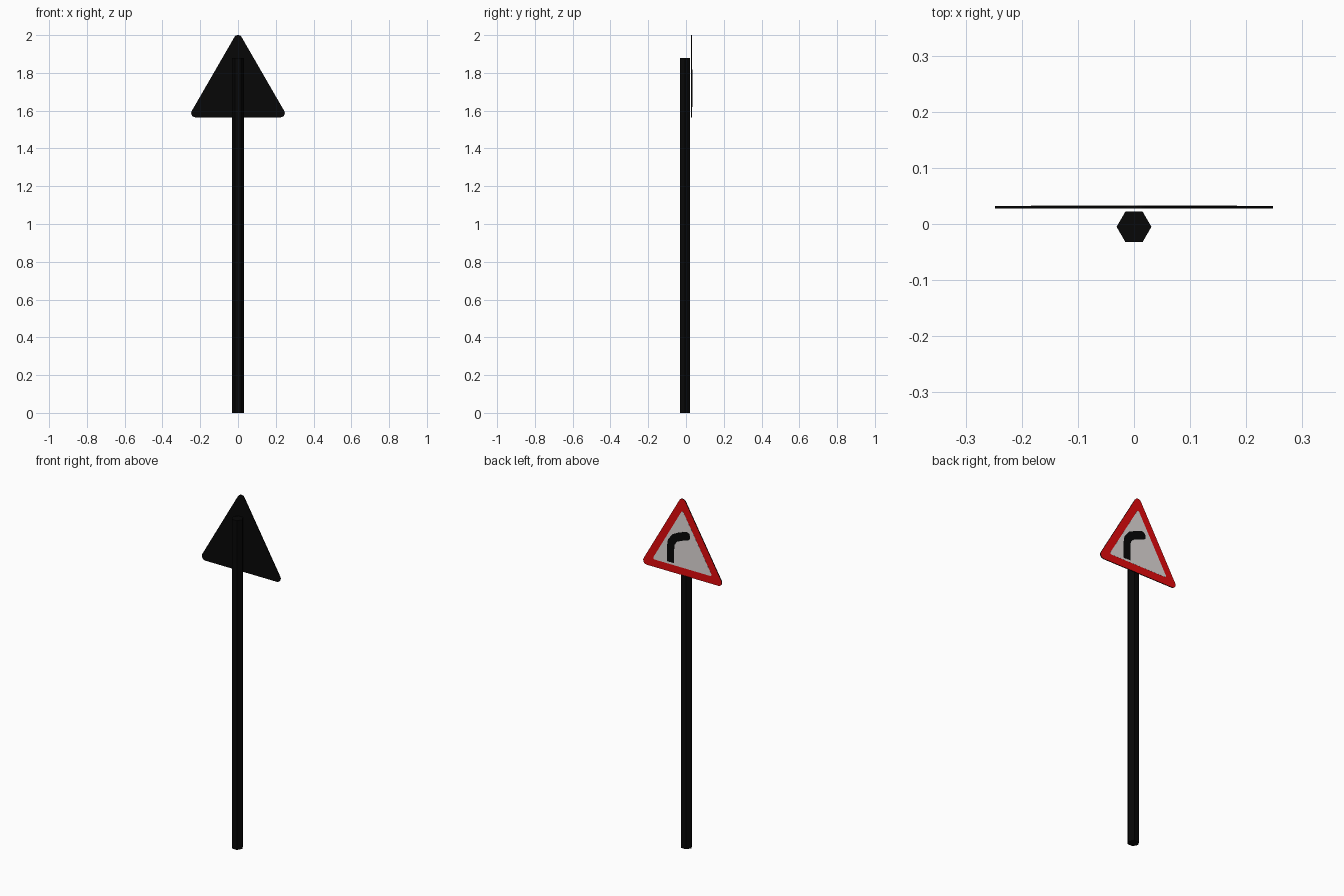
import bpy, bmesh, math
from mathutils import Vector

if "Cube" in bpy.data.objects:
    bpy.data.objects.remove(bpy.data.objects["Cube"])


def material(name, rgb):
    m = bpy.data.materials.new(name)
    m.diffuse_color = (*rgb, 1)
    m.use_nodes = True
    m.node_tree.nodes["Principled BSDF"].inputs["Base Color"].default_value = m.diffuse_color
    return m


black = material("black", (0.0022, 0.0022, 0.0022))
red = material("red", (0.76, 0.003, 0.004))
white = material("off_white", (0.74, 0.70, 0.69))


def prism(name, points, direction, mats):
    """Extrude a flat outline of 3D points along a direction."""
    bm = bmesh.new()
    face = bm.faces.new([bm.verts.new(p) for p in points])
    ext = bmesh.ops.extrude_face_region(bm, geom=[face], use_keep_orig=True)
    moved = [g for g in ext["geom"] if isinstance(g, bmesh.types.BMVert)]
    bmesh.ops.translate(bm, vec=direction, verts=moved)
    bmesh.ops.recalc_face_normals(bm, faces=bm.faces)
    # A second material goes on the display side (+y)
    if len(mats) > 1:
        for f in bm.faces:
            f.material_index = int(f.normal.y > 0.9)
    mesh = bpy.data.meshes.new(name)
    bm.to_mesh(mesh)
    bm.free()
    for m in mats:
        mesh.materials.append(m)
    ob = bpy.data.objects.new(name, mesh)
    bpy.context.collection.objects.link(ob)
    return ob


CENTRE_Z = 1.7175


def rounded_triangle(side, radius, y, steps=5):
    """Equilateral triangle, point up, with rounded corners."""
    pts = []
    for corner in (90, 210, 330):
        c = math.radians(corner)
        cx = math.cos(c) * side / math.sqrt(3)
        cz = math.sin(c) * side / math.sqrt(3) + CENTRE_Z
        for i in range(steps + 1):
            a = math.radians(corner - 60 + 120 * i / steps)
            pts.append((cx + radius * math.cos(a), y, cz + radius * math.sin(a)))
    return pts


def ribbon(path, width, y):
    """Constant-width stroke along an x,z path with a rounded end."""
    path = [Vector(p) for p in path]
    left, right = [], []
    for i, p in enumerate(path):
        t = (path[min(i + 1, len(path) - 1)] - path[max(i - 1, 0)]).normalized()
        n = Vector((-t.y, t.x)) * width / 2
        left.append(p + n)
        right.append(p - n)
    cap = [p + t * math.sin(a) * width * 0.4 + n * math.cos(a)
           for a in (math.radians(d) for d in (144, 108, 72, 36))]
    return [(q.x, y, q.y) for q in left + cap[::-1] + right[::-1]]


# Hexagonal pole
hexagon = [(0.031 * math.cos(math.radians(60 * i)),
            -0.005 + 0.031 * math.sin(math.radians(60 * i)), 0) for i in range(6)]
prism("pole", hexagon, (0, 0, 1.88), [black])

# Sign board: dark back and rim, red display side
prism("sign_board", rounded_triangle(0.452, 0.022, 0.0275), (0, 0.0047, 0), [black, red])

# White field inside the red border
prism("sign_field", rounded_triangle(0.352, 0.008, 0.032), (0, 0.0007, 0), [white])

# Bend symbol, which turns right when seen from the display side
bend = [(0.075, 1.62), (0.075, 1.70), (0.07, 1.737), (0.047, 1.766),
        (0.01, 1.783), (-0.031, 1.797)]
prism("bend_symbol", ribbon(bend, 0.046, 0.0325), (0, 0.0007, 0), [black])
